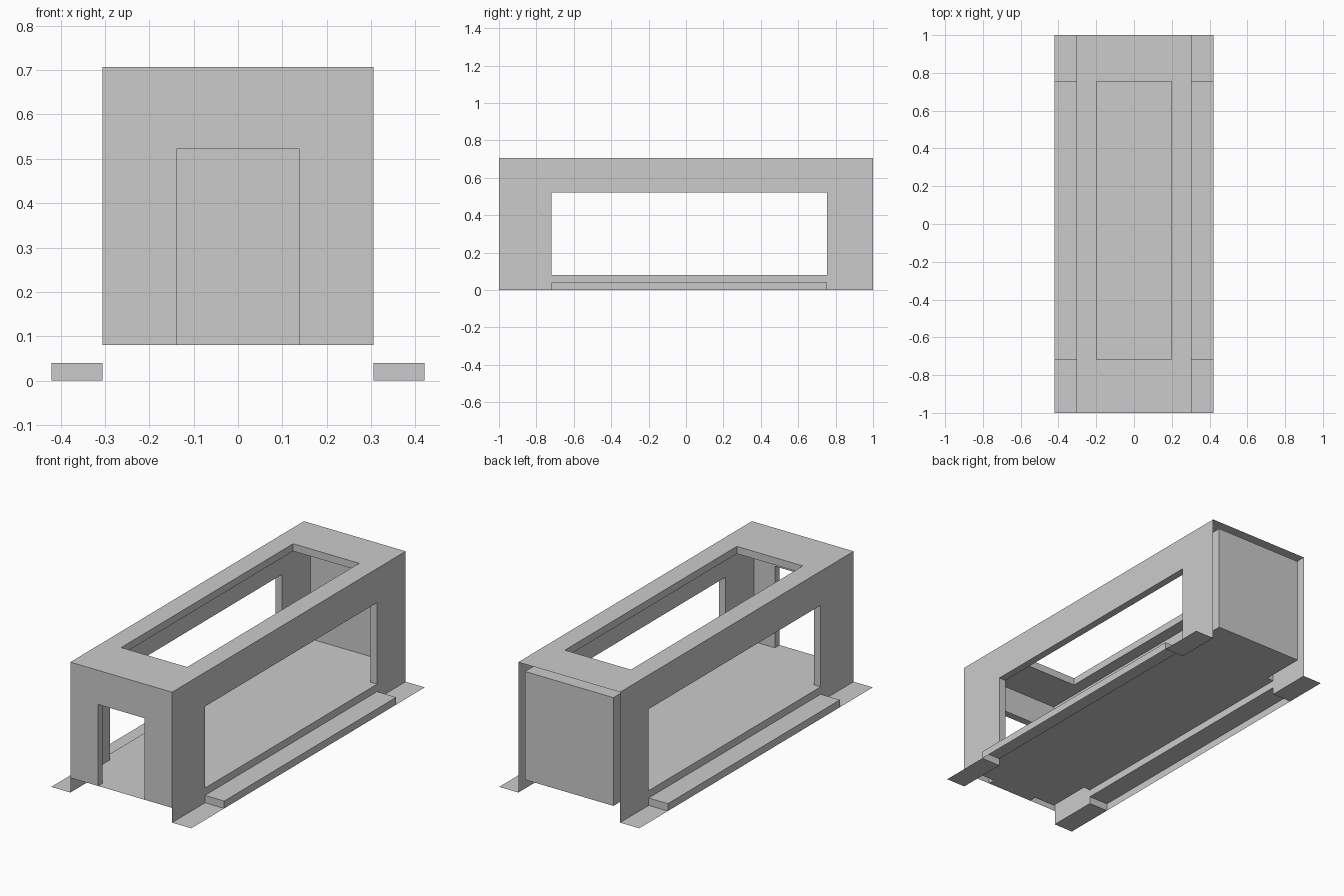
import bpy, bmesh

if "Cube" in bpy.data.objects:
    bpy.data.objects.remove(bpy.data.objects["Cube"])

W, L, H = 0.305, 1.0, 0.707      # outer half width, half length, height
T = 0.04                         # gap between outer skin and lining
Z0, ZR = 0.08, 0.04              # floor level, rail height
Y0, Y1, ZT = -0.718, 0.755, 0.522   # window span and top
DX, HX = 0.139, 0.198            # door and roof opening half widths
FX = 0.42                        # flange outer edge


def panel(bm, axis, pos, us, vs, skip=()):
    """Flat sheet of grid cells at axis=pos, leaving out the skipped cells."""
    def pt(u, v):
        c = [u, v]
        c.insert(axis, pos)
        return bm.verts.new(c)
    for i in range(len(us) - 1):
        for j in range(len(vs) - 1):
            if (i, j) not in skip:
                a, b, c, d = us[i], us[i + 1], vs[j], vs[j + 1]
                bm.faces.new([pt(a, c), pt(b, c), pt(b, d), pt(a, d)])


def finish(bm, name):
    bmesh.ops.remove_doubles(bm, verts=bm.verts, dist=1e-4)
    bmesh.ops.recalc_face_normals(bm, faces=bm.faces)
    me = bpy.data.meshes.new(name)
    bm.to_mesh(me)
    bm.free()
    ob = bpy.data.objects.new(name, me)
    bpy.context.collection.objects.link(ob)
    return ob


# Outer skin: side walls, front with doorway, roof with opening; open at the back
bm = bmesh.new()
for s in (-1, 1):
    panel(bm, 0, s * W, [-L, Y0, Y1, L], [0, ZR, Z0, ZT, H], {(1, 0), (1, 2)})
panel(bm, 1, -L, [-W, -DX, DX, W], [Z0, ZT, H], {(1, 0)})
panel(bm, 2, H, [-W, -HX, HX, W], [-L, Y0, Y1, L], {(1, 1)})
finish(bm, "outer_shell")

# Inner lining: set in from the skin, flush and closed at the back
bm = bmesh.new()
w, f, h = W - T, -L + T, H - T
for s in (-1, 1):
    panel(bm, 0, s * w, [f, Y0, Y1, L], [Z0, ZT, h], {(1, 0)})
panel(bm, 1, f, [-w, -DX, DX, w], [Z0, ZT, h], {(1, 0)})
panel(bm, 1, L, [-w, w], [Z0, h])
panel(bm, 2, h, [-w, -HX, HX, w], [f, Y0, Y1, L], {(1, 1)})
panel(bm, 2, Z0, [-w, w], [f, L])
finish(bm, "inner_lining")

# Reveals joining skin and lining around each opening
bm = bmesh.new()
for s in (-1, 1):
    xs = sorted((s * w, s * W))
    for z in (Z0, ZT):
        panel(bm, 2, z, xs, [Y0, Y1])
    for y in (Y0, Y1):
        panel(bm, 1, y, xs, [Z0, ZT])
    panel(bm, 0, s * DX, [-L, f], [Z0, ZT])
    panel(bm, 0, s * HX, [Y0, Y1], [h, H])
for z in (Z0, ZT):
    panel(bm, 2, z, [-DX, DX], [-L, f])
for y in (Y0, Y1):
    panel(bm, 1, y, [-HX, HX], [h, H])
finish(bm, "opening_reveals")

# Side flanges: flat end feet with a raised step between them
for s, side in ((-1, "left"), (1, "right")):
    bm = bmesh.new()
    xs = sorted((s * W, s * FX))
    panel(bm, 2, 0, xs, [-L, Y0])
    panel(bm, 2, 0, xs, [Y1, L])
    panel(bm, 2, ZR, xs, [Y0, Y1])
    panel(bm, 0, s * FX, [Y0, Y1], [0, ZR])
    for y in (Y0, Y1):
        panel(bm, 1, y, xs, [0, ZR])
    finish(bm, side + "_side_step")
